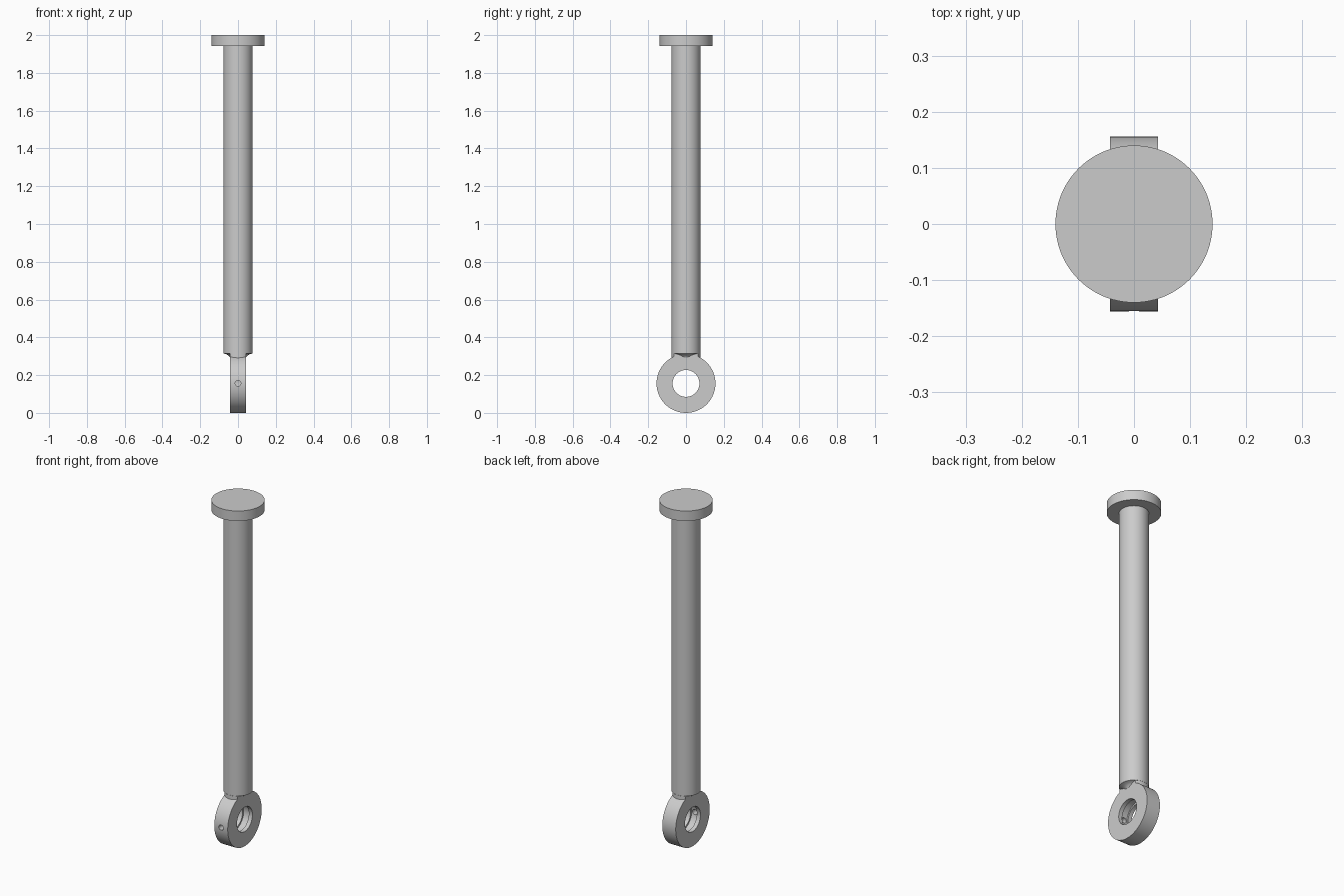
import bpy, bmesh, math
from mathutils import Matrix

cube = bpy.data.objects.get("Cube")
if cube:
    bpy.data.objects.remove(cube)

steel = bpy.data.materials.new("light grey steel")
steel.use_nodes = True
steel.diffuse_color = (0.6, 0.6, 0.6, 1)
steel.node_tree.nodes["Principled BSDF"].inputs["Base Color"].default_value = (0.6, 0.6, 0.6, 1)

SEGMENTS = 96
SHAFT_R, FLANGE_R = 0.077, 0.14
EYE_Z, EYE_R, BORE_R, HALF_W = 0.156, 0.156, 0.071, 0.043


def lathe(name, profile, closed=False, matrix=Matrix()):
    """Revolve (radius, height) points around z, then place with a matrix."""
    bm = bmesh.new()
    verts = [bm.verts.new((r, 0, z)) for r, z in profile]
    edges = [bm.edges.new(pair) for pair in zip(verts, verts[1:])]
    if closed:
        edges.append(bm.edges.new((verts[-1], verts[0])))
    bmesh.ops.spin(bm, geom=verts + edges, cent=(0, 0, 0), axis=(0, 0, 1),
                   angle=math.tau, steps=SEGMENTS, use_duplicate=False)
    bmesh.ops.remove_doubles(bm, verts=bm.verts, dist=1e-5)
    bmesh.ops.recalc_face_normals(bm, faces=bm.faces)
    bm.transform(matrix)
    mesh = bpy.data.meshes.new(name)
    bm.to_mesh(mesh)
    bm.free()
    mesh.materials.append(steel)
    obj = bpy.data.objects.new(name, mesh)
    bpy.context.collection.objects.link(obj)
    return obj


def boolean(target, tool, operation):
    """Apply a boolean and discard the tool object."""
    mod = target.modifiers.new(operation.title(), "BOOLEAN")
    mod.operation, mod.solver, mod.object = operation, "EXACT", tool
    bpy.context.view_layer.objects.active = target
    bpy.ops.object.modifier_apply(modifier=mod.name)
    bpy.data.objects.remove(tool)


def cylinder(name, radius, low, high, matrix=Matrix()):
    return lathe(name, [(0, low), (radius, low), (radius, high), (0, high)], matrix=matrix)


# Round mounting plate at the top
flange = cylinder("top_flange", FLANGE_R, 1.942, 2)

# Shaft with a filleted shoulder at the lower end
shaft = lathe("shaft", [(0, 0.284), (0.04, 0.288), (0.045, 0.297), (0.052, 0.305),
                        (0.063, 0.311), (SHAFT_R, 0.315), (SHAFT_R, 1.942), (0, 1.942)])

# Eye ring with a shallow grease groove inside the bore
to_x = Matrix.Translation((0, 0, EYE_Z)) @ Matrix.Rotation(math.pi / 2, 4, "Y")
groove_w, groove_r = 0.02, BORE_R + 0.01
eye = lathe("eye_ring", [(BORE_R, -HALF_W), (EYE_R, -HALF_W), (EYE_R, HALF_W),
                         (BORE_R, HALF_W), (BORE_R, groove_w), (groove_r, groove_w),
                         (groove_r, -groove_w), (BORE_R, -groove_w)], True, to_x)

# Flat-sided neck joining the eye to the shaft
neck = cylinder("neck", SHAFT_R, 0.25, 0.314)
bpy.ops.mesh.primitive_cube_add(size=1, location=(0, 0, 0.28))
slab = bpy.context.object
slab.scale = (2 * HALF_W, 0.4, 0.2)
bpy.context.view_layer.update()
boolean(neck, slab, "INTERSECT")
boolean(eye, neck, "UNION")

# Grease hole through the front wall of the eye
to_y = Matrix.Translation((0, 0, EYE_Z)) @ Matrix.Rotation(math.pi / 2, 4, "X")
boolean(eye, cylinder("grease_hole", 0.015, 0.05, 0.2, to_y), "DIFFERENCE")

bpy.ops.object.select_all(action="DESELECT")
for obj in (flange, shaft, eye):
    obj.select_set(True)
bpy.context.view_layer.objects.active = eye
bpy.ops.object.shade_smooth_by_angle(angle=math.radians(30))
